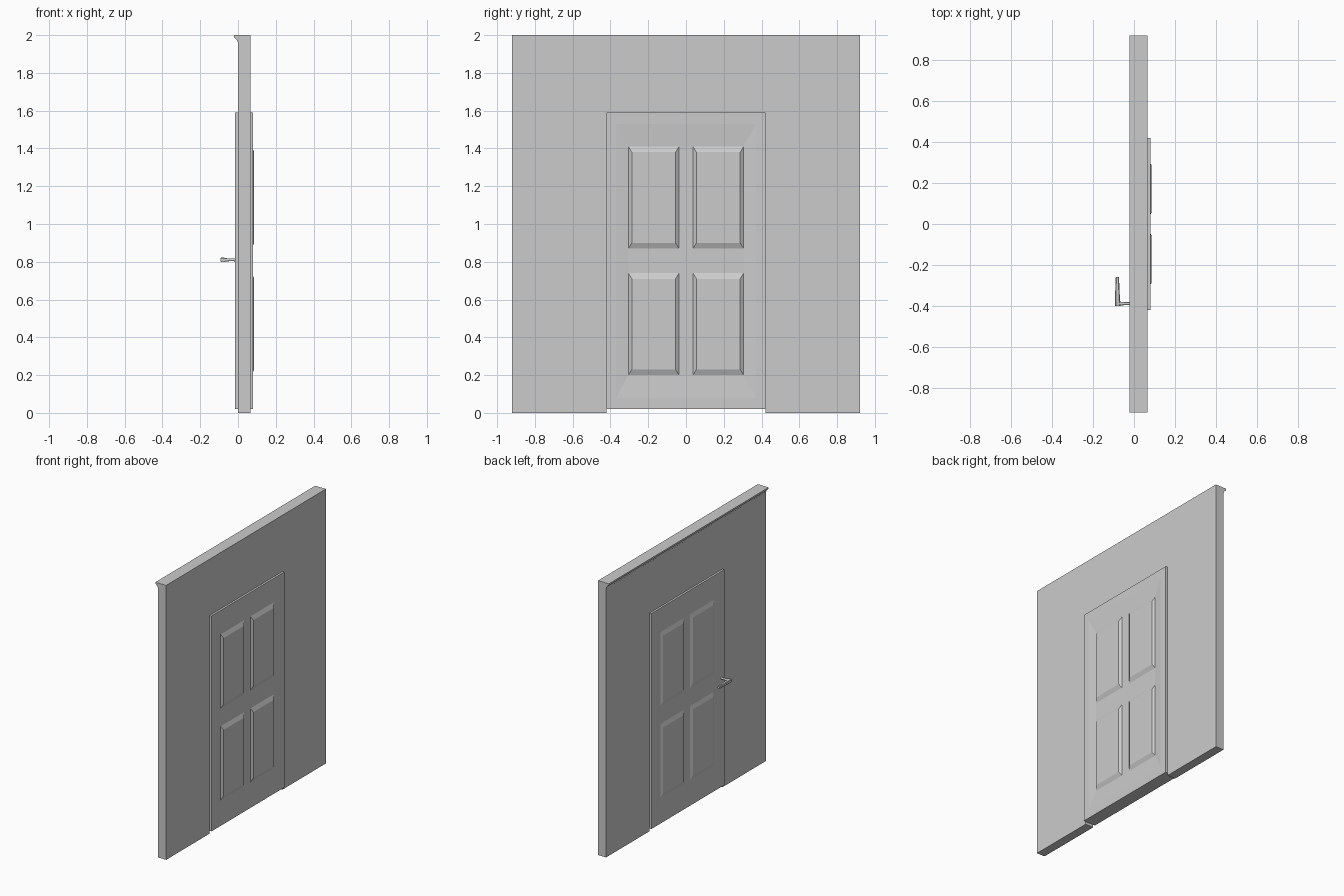
import bpy, bmesh, math
from mathutils import Vector

if "Cube" in bpy.data.objects:
    bpy.data.objects.remove(bpy.data.objects["Cube"])


def loft(name, rings):
    """Skin a list of equal-length point loops and cap both ends."""
    bm = bmesh.new()
    loops = [[bm.verts.new(p) for p in ring] for ring in rings]
    for a, b in zip(loops, loops[1:]):
        n = len(a)
        for i in range(n):
            j = (i + 1) % n
            bm.faces.new((a[i], a[j], b[j], b[i]))
    bm.faces.new(loops[0])
    bm.faces.new(loops[-1])
    bmesh.ops.recalc_face_normals(bm, faces=bm.faces)
    mesh = bpy.data.meshes.new(name)
    bm.to_mesh(mesh)
    bm.free()
    obj = bpy.data.objects.new(name, mesh)
    bpy.context.collection.objects.link(obj)
    return obj


def rect(x, y0, y1, z0, z1):
    return [(x, y0, z0), (x, y1, z0), (x, y1, z1), (x, y0, z1)]


def extrude_x(name, profile, x0, x1):
    return loft(name, [[(x, y, z) for y, z in profile] for x in (x0, x1)])


# Wall with doorway
W, D, TOP = 0.92, 0.42, 1.59
extrude_x("wall", [(-W, 0), (-D, 0), (-D, TOP), (D, TOP),
                   (D, 0), (W, 0), (W, 2), (-W, 2)], 0.0, 0.065)

# Cornice strip along the top of the wall
trim = [(0, 2), (-0.022, 2), (-0.022, 1.988), (-0.014, 1.983),
        (-0.006, 1.974), (-0.003, 1.965), (0, 1.962)]
loft("cornice", [[(x, y, z) for x, z in trim] for y in (-W, W)])

# Door slab: raised rim sloping gently into a recessed field on both faces
BACK, FRONT, RECESS = -0.015, 0.08, 0.007
rim = (-D, D, 0.02, TOP)
edge = (-0.37, 0.37, 0.08, 1.53)
field = (-0.305, 0.305, 0.20, 1.41)
loft("door", [rect(BACK + RECESS, *field), rect(BACK, *edge), rect(BACK, *rim),
              rect(FRONT, *rim), rect(FRONT, *edge), rect(FRONT - RECESS, *field)])

# Four raised panels with bevelled borders on each face
for side, base, face in (("front", FRONT - RECESS, 0.086),
                         ("back", BACK + RECESS, BACK - 0.002)):
    for col, (y0, y1) in (("left", (-0.305, -0.037)), ("right", (0.037, 0.305))):
        for row, (z0, z1) in (("lower", (0.20, 0.74)), ("upper", (0.87, 1.41))):
            loft(f"panel_{side}_{row}_{col}",
                 [rect(base, y0, y1, z0, z1),
                  rect(face, y0 + 0.018, y1 - 0.018, z0 + 0.03, z1 - 0.03)])

# Handle stem: round, flared at both ends
CY, CZ = -0.389, 0.81
stem = []
for x, r in ((-0.013, 0.009), (-0.022, 0.007), (-0.045, 0.007), (-0.07, 0.010)):
    stem.append([(x, CY + r * math.cos(i * math.pi / 6), CZ + r * math.sin(i * math.pi / 6))
                 for i in range(12)])
loft("handle_stem", stem)

# Handle lever: tapered bar with chamfered edges
lever = []
for y, x0, x1, h in ((-0.40, -0.092, -0.067, 0.010), (-0.38, -0.093, -0.068, 0.012),
                     (-0.265, -0.090, -0.073, 0.010), (-0.258, -0.088, -0.075, 0.008)):
    c = 0.004
    lever.append([(x0 + c, y, CZ - h), (x1 - c, y, CZ - h), (x1, y, CZ - h + c),
                  (x1, y, CZ + h - c), (x1 - c, y, CZ + h), (x0 + c, y, CZ + h),
                  (x0, y, CZ + h - c), (x0, y, CZ - h + c)])
loft("handle_lever", lever)

# Smooth the rounded parts only
for name in ("handle_stem", "cornice"):
    obj = bpy.data.objects[name]
    bpy.ops.object.select_all(action='DESELECT')
    obj.select_set(True)
    bpy.context.view_layer.objects.active = obj
    bpy.ops.object.shade_smooth_by_angle(angle=math.radians(35))
